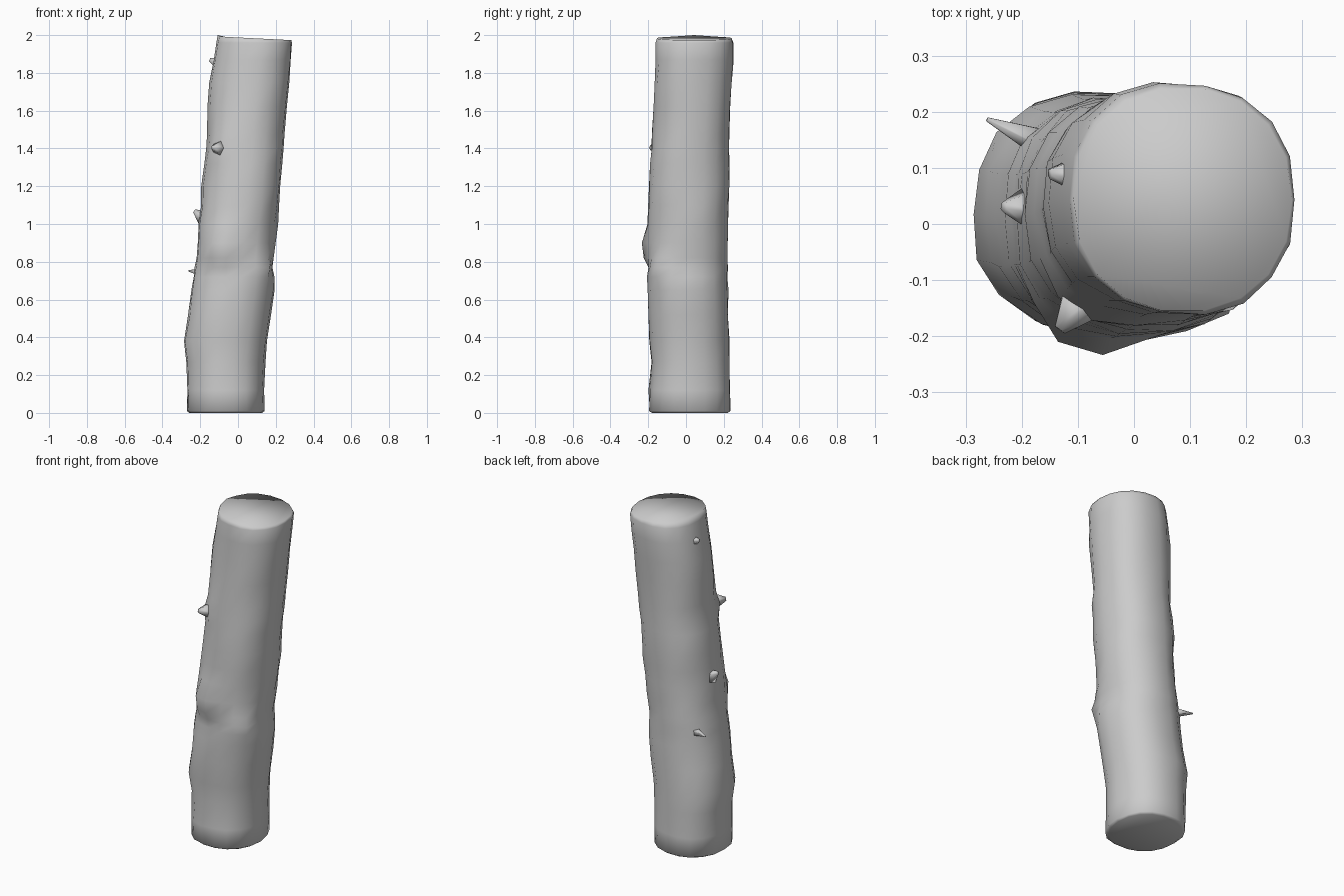
import bpy, bmesh, math, random
from mathutils import Vector

if "Cube" in bpy.data.objects:
    bpy.data.objects.remove(bpy.data.objects["Cube"])

random.seed(4)
SIDES = 18

# Trunk profile: height, left x, right x, front y, back y
rings = [
    (0.01, -.272, .142, -.198, .238), (0.12, -.272, .138, -.197, .238),
    (0.27, -.276, .145, -.192, .235), (0.38, -.290, .158, -.198, .232),
    (0.52, -.268, .178, -.206, .229), (0.65, -.250, .195, -.212, .226),
    (0.72, -.240, .193, -.210, .225), (0.77, -.232, .185, -.205, .224),
    (0.82, -.224, .188, -.206, .224), (0.90, -.217, .200, -.208, .225),
    (1.00, -.215, .215, -.208, .227), (1.10, -.200, .224, -.205, .228),
    (1.20, -.196, .226, -.200, .235), (1.32, -.180, .236, -.195, .232),
    (1.40, -.168, .242, -.190, .233), (1.48, -.163, .248, -.186, .234),
    (1.62, -.162, .262, -.180, .240), (1.75, -.152, .273, -.174, .248),
    (1.87, -.132, .284, -.168, .255), (1.96, -.116, .290, -.165, .252),
]

# Swellings and hollows: centre, radius, push outward
swells = [
    ((-.10, -.22, .88), .085, .05), ((.14, -.14, .77), .055, .035),
    ((-.12, -.16, 1.40), .055, .03), ((-.10, -.20, .73), .06, -.02),
    ((.02, -.21, .25), .09, -.012), ((.17, -.12, 1.02), .10, -.015),
    ((.16, -.10, 1.52), .09, -.015), ((-.14, -.16, .10), .08, .012),
    ((-.19, .15, 1.00), .09, -.012), ((-.05, -.16, 1.68), .10, -.012),
]


def power(v):
    return math.copysign(abs(v) ** 0.92, v)


def ring_point(row, i, scale=1.0):
    z, l, r, f, b = row
    a = 2 * math.pi * i / SIDES
    cx, cy = (l + r) / 2, (f + b) / 2
    return Vector((cx + power(math.cos(a)) * (r - l) / 2 * scale,
                   cy + power(math.sin(a)) * (b - f) / 2 * scale, z)), Vector((cx, cy, z))


def finish(name, bm):
    bmesh.ops.recalc_face_normals(bm, faces=bm.faces)
    me = bpy.data.meshes.new(name)
    bm.to_mesh(me)
    bm.free()
    for p in me.polygons:
        p.use_smooth = True
    ob = bpy.data.objects.new(name, me)
    bpy.context.collection.objects.link(ob)
    return ob


# Trunk
bm = bmesh.new()
loops = []
flutes = [random.uniform(-.004, .004) for _ in range(SIDES)]
for row in rings:
    loop = []
    for i in range(SIDES):
        p, c = ring_point(row, i)
        out = (p - c).normalized()
        q = p + out * (flutes[i] + random.uniform(-.004, .003))
        for centre, rad, push in swells:
            d = (p - Vector(centre)).length
            q += out * push * math.exp(-(d / rad) ** 2)
        loop.append(bm.verts.new(q))
    loops.append(loop)

# Cut ends: bottom level, top sloping slightly down to the right
bottom = [bm.verts.new(ring_point((0.0,) + rings[0][1:], i, .93)[0]) for i in range(SIDES)]
top = []
for i in range(SIDES):
    p, _ = ring_point(rings[-1], i, .96)
    p.z = 1.993 - .05 * (p.x + .11)
    top.append(bm.verts.new(p))
top[SIDES // 2].co.z = 2.0
loops = [bottom] + loops + [top]
for a, b in zip(loops, loops[1:]):
    for i in range(SIDES):
        j = (i + 1) % SIDES
        bm.faces.new((a[i], a[j], b[j], b[i]))
bm.faces.new(bottom)
bm.faces.new(top)
finish("log_trunk", bm)


# Broken twig stubs: base, tip, base radius, tip radius
def stub(name, base, tip, r0, r1):
    base, tip = Vector(base), Vector(tip)
    rot = (tip - base).to_track_quat('Z', 'Y')
    bm = bmesh.new()
    rows = []
    for c, r in ((base, r0), (tip, r1)):
        rows.append([bm.verts.new(c + rot @ Vector((r * math.cos(k * math.tau / 5),
                                                    r * math.sin(k * math.tau / 5), 0)))
                     for k in range(5)])
    for k in range(5):
        n = (k + 1) % 5
        bm.faces.new((rows[0][k], rows[0][n], rows[1][n], rows[1][k]))
    bm.faces.new(rows[0])
    bm.faces.new(rows[1])
    finish(name, bm)


stub("twig_stub_back", (-.15, .14, .74), (-.262, .187, .752), .032, .004)
stub("twig_stub_left", (-.18, .03, 1.03), (-.232, .03, 1.07), .045, .010)
stub("twig_stub_upper", (-.10, .09, 1.85), (-.150, .09, 1.87), .035, .010)
stub("twig_stub_front", (-.09, -.13, 1.40), (-.133, -.188, 1.405), .05, .012)
stub("twig_stub_right", (.11, -.11, .77), (.145, -.160, .765), .045, .012)
